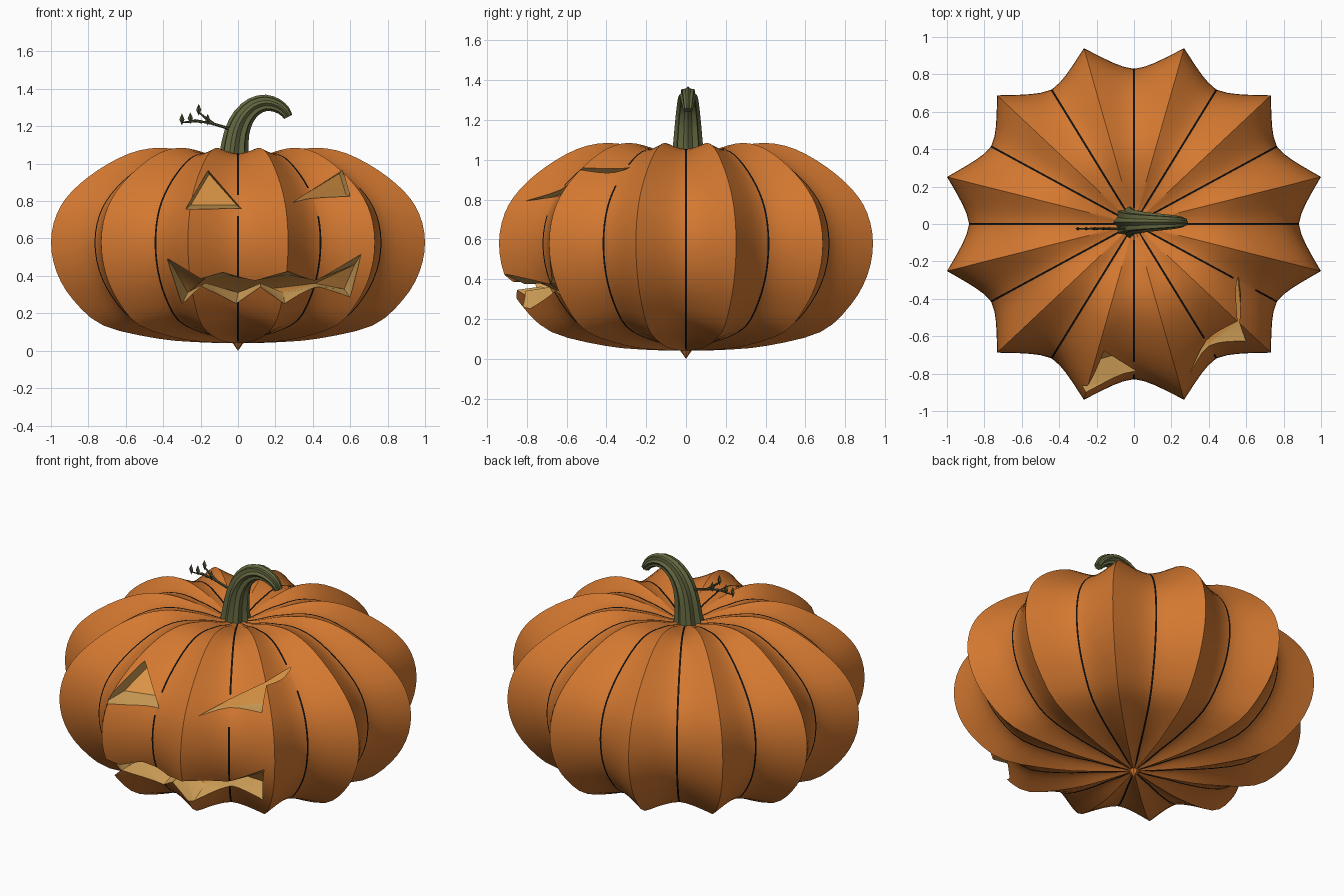
import bpy, bmesh, math
from mathutils import Vector
from mathutils.bvhtree import BVHTree

cube = bpy.data.objects.get("Cube")
if cube:
    bpy.data.objects.remove(cube, do_unlink=True)


def material(name, color):
    m = bpy.data.materials.new(name)
    m.use_nodes = True
    m.diffuse_color = (*color, 1)
    bsdf = next(n for n in m.node_tree.nodes if n.type == 'BSDF_PRINCIPLED')
    bsdf.inputs["Base Color"].default_value = (*color, 1)
    return m


SKIN, SEAM, FLESH, GLOW = range(4)
pumpkin_mats = [material("orange_skin", (0.66, 0.19, 0.03)),
                material("black_seam", (0.006, 0.005, 0.004)),
                material("tan_flesh", (0.65, 0.36, 0.10)),
                material("amber_inside", (0.70, 0.30, 0.06))]
stem_mats = [material("olive_stem", (0.125, 0.135, 0.05))]
twig_mats = [material("dark_olive_twig", (0.07, 0.08, 0.035))]


def make_object(name, bm, mats, smooth=None):
    bmesh.ops.recalc_face_normals(bm, faces=bm.faces)
    me = bpy.data.meshes.new(name)
    bm.to_mesh(me)
    bm.free()
    for m in mats:
        me.materials.append(m)
    ob = bpy.data.objects.new(name, me)
    bpy.context.collection.objects.link(ob)
    if smooth:
        shade(ob, smooth)
    return ob


def select_only(ob):
    bpy.ops.object.select_all(action='DESELECT')
    ob.select_set(True)
    bpy.context.view_layer.objects.active = ob


def shade(ob, degrees):
    select_only(ob)
    bpy.ops.object.shade_smooth_by_angle(angle=math.radians(degrees))


def smooth_path(points, steps):
    """Catmull-Rom curve through 2D points."""
    pts = [Vector(p) for p in points]
    pts = [pts[0] * 2 - pts[1]] + pts + [pts[-1] * 2 - pts[-2]]
    out = []
    for a, b, c, d in zip(pts, pts[1:], pts[2:], pts[3:]):
        for i in range(steps):
            t = i / steps
            out.append(0.5 * (2 * b + (c - a) * t + (2 * a - 5 * b + 4 * c - d) * t * t
                              + (3 * b - a - 3 * c + d) * t ** 3))
    return out + [pts[-2]]


# Pumpkin body: twelve sharp ridges with rounded valleys and a dark seam in each valley
RIDGE = [(0, .04), (.2, .045), (.43, .065), (.72, .135), (.88, .27), (.97, .42), (1, .58),
         (.97, .73), (.89, .85), (.75, .965), (.58, 1.055), (.42, 1.085), (.25, 1.06),
         (.1, 1.01), (0, 1.0)]
HALF = math.radians(15)
SEAM_GAPS = {9: (.70, .85), 10: (.73, .88), 11: (.86, .97)}


def body_point(r, z, valley, t):
    """t runs from -1 to 1 across one segment, with the valley at 0."""
    dip = 1 - abs(t) ** 1.7
    rr = r * (1 - .147 * dip)
    zz = z + (.58 - z) * .06 * dip * min(1, r / .3)
    a = valley * 2 * HALF + t * HALF
    return Vector((1.035 * rr * math.cos(a), .973 * rr * math.sin(a), zz))


bm = bmesh.new()
rings = []
profile = smooth_path(RIDGE, 3)
for r, z in profile[1:-1]:
    d = min(.006 / (r * HALF), .17)
    steps = [-d, d, .25, .45, .65, .83, 1, 1.17, 1.35, 1.55, 1.75]
    ring = []
    for k in range(12):
        for t in steps:
            p = body_point(r, z, k, t) if t <= 1 else body_point(r, z, k + 1, t - 2)
            ring.append(bm.verts.new(p))
    rings.append(ring)
cols = len(steps)
count = 12 * cols
bottom = bm.verts.new((0, 0, profile[0][1]))
top = bm.verts.new((0, 0, profile[-1][1]))


def add_body_face(verts, j):
    f = bm.faces.new(verts)
    if j % cols == 0:
        low, high = SEAM_GAPS.get(j // cols, (9, 9))
        f.material_index = SKIN if low < f.calc_center_median().z < high else SEAM


for j in range(count):
    n = (j + 1) % count
    add_body_face((bottom, rings[0][n], rings[0][j]), j)
    add_body_face((top, rings[-1][j], rings[-1][n]), j)
    for lo, hi in zip(rings, rings[1:]):
        add_body_face((lo[j], lo[n], hi[n], hi[j]), j)
bmesh.ops.recalc_face_normals(bm, faces=bm.faces)
surface = BVHTree.FromBMesh(bm)
body = make_object("pumpkin_body", bm, pumpkin_mats)


# Carved face: tapered pockets that follow the surface
def carve(name, outline, shrink_x, shrink_z, depth):
    xs, zs = zip(*outline)
    cx, cz = (min(xs) + max(xs)) / 2, (min(zs) + max(zs)) / 2
    bm = bmesh.new()
    layers = [[], [], []]
    for x, z in outline:
        hit = surface.ray_cast(Vector((x, -2, z)), Vector((0, 1, 0)))[0]
        y = hit.y if hit else -.7
        layers[0].append(bm.verts.new((x, -1.2, z)))
        layers[1].append(bm.verts.new((x, y - .01, z)))
        layers[2].append(bm.verts.new((cx + (x - cx) * shrink_x, y + depth,
                                       cz + (z - cz) * shrink_z)))
    n = len(outline)
    bm.faces.new(layers[0])
    back = bm.faces.new(layers[2])
    for a, b in zip(layers, layers[1:]):
        for i in range(n):
            bm.faces.new((a[i], a[(i + 1) % n], b[(i + 1) % n], b[i]))
    for f in bm.faces:
        f.material_index = FLESH
    back.material_index = GLOW
    bmesh.ops.triangulate(bm, faces=bm.faces)
    cutter = make_object(name, bm, pumpkin_mats)
    cutter.hide_render = True
    select_only(body)
    mod = body.modifiers.new(name, 'BOOLEAN')
    mod.operation = 'DIFFERENCE'
    mod.solver = 'EXACT'
    mod.object = cutter
    bpy.ops.object.modifier_apply(modifier=mod.name)
    bpy.data.objects.remove(cutter, do_unlink=True)


carve("right_eye_cutter", [(-.16, .965), (-.28, .757), (.02, .757)], .82, .8, .12)
carve("left_eye_cutter", [(.29, .79), (.6, .825), (.56, .965)], .85, .8, .12)
carve("mouth_cutter", [(-.38, .495), (-.2, .385), (-.08, .42), (.09, .375), (.27, .425),
                       (.41, .375), (.66, .52), (.6, .285), (.43, .34), (.25, .25),
                       (.12, .34), (-.01, .25), (-.2, .345), (-.3, .25)], .93, .55, .12)
shade(body, 32)

# Small tip under the body
bm = bmesh.new()
bmesh.ops.create_cone(bm, cap_ends=True, segments=8, radius1=0, radius2=.032, depth=.045)
bmesh.ops.translate(bm, verts=bm.verts, vec=(0, 0, .0225))
make_object("bottom_tip", bm, pumpkin_mats[:1])


# Stem and twigs: tubes swept along paths in an upright plane
def tube(name, path, radii, sides, groove, y, mats, smooth=None):
    bm = bmesh.new()
    pts = [Vector(p) for p in path]
    loops = []
    for i, p in enumerate(pts):
        t = (pts[min(i + 1, len(pts) - 1)] - pts[max(i - 1, 0)]).normalized()
        r = radii[0] + (radii[1] - radii[0]) * (i / (len(pts) - 1)) ** .8
        loop = []
        for s in range(sides):
            a = math.tau * s / sides
            q = r * (groove if s % 2 else 1)
            side = q * math.cos(a)
            loop.append(bm.verts.new((p.x + t.y * side, y + q * math.sin(a), p.y - t.x * side)))
        loops.append(loop)
    for a, b in zip(loops, loops[1:]):
        for s in range(sides):
            n = (s + 1) % sides
            bm.faces.new((a[s], a[n], b[n], b[s]))
    bm.faces.new(loops[0])
    bm.faces.new(loops[-1])
    return make_object(name, bm, mats, smooth)


stem_path = smooth_path([(-.025, .99), (-.02, 1.07), (-.005, 1.17), (.03, 1.25), (.085, 1.305),
                         (.15, 1.325), (.21, 1.31), (.25, 1.28), (.268, 1.25)], 2)
tube("stem", stem_path, (.088, .024), 16, .8, .01, stem_mats, 20)

for i, path in enumerate([[(-.02, 1.18), (-.14, 1.215), (-.2, 1.225), (-.3, 1.222)],
                          [(-.13, 1.212), (-.18, 1.25), (-.21, 1.275)],
                          [(-.19, 1.222), (-.23, 1.232), (-.255, 1.225)]]):
    tube(f"twig_{i + 1}", path, (.009, .004), 6, 1, -.025, twig_mats)

# Diamond-shaped leaf buds
for i, (x, z) in enumerate([(-.3, 1.237), (-.255, 1.243), (-.21, 1.288), (-.162, 1.235)]):
    bm = bmesh.new()
    for flip in (1, -1):
        bmesh.ops.create_cone(bm, segments=4, radius1=.014, radius2=0, depth=.032 * flip)
        new = bm.verts[-5:] if flip == 1 else bm.verts[:]
    bm.free()
    bm = bmesh.new()
    bmesh.ops.create_uvsphere(bm, u_segments=4, v_segments=2, radius=1)
    bmesh.ops.scale(bm, verts=bm.verts, vec=(.014, .01, .032))
    bmesh.ops.translate(bm, verts=bm.verts, vec=(x, -.025, z))
    make_object(f"leaf_bud_{i + 1}", bm, twig_mats)
